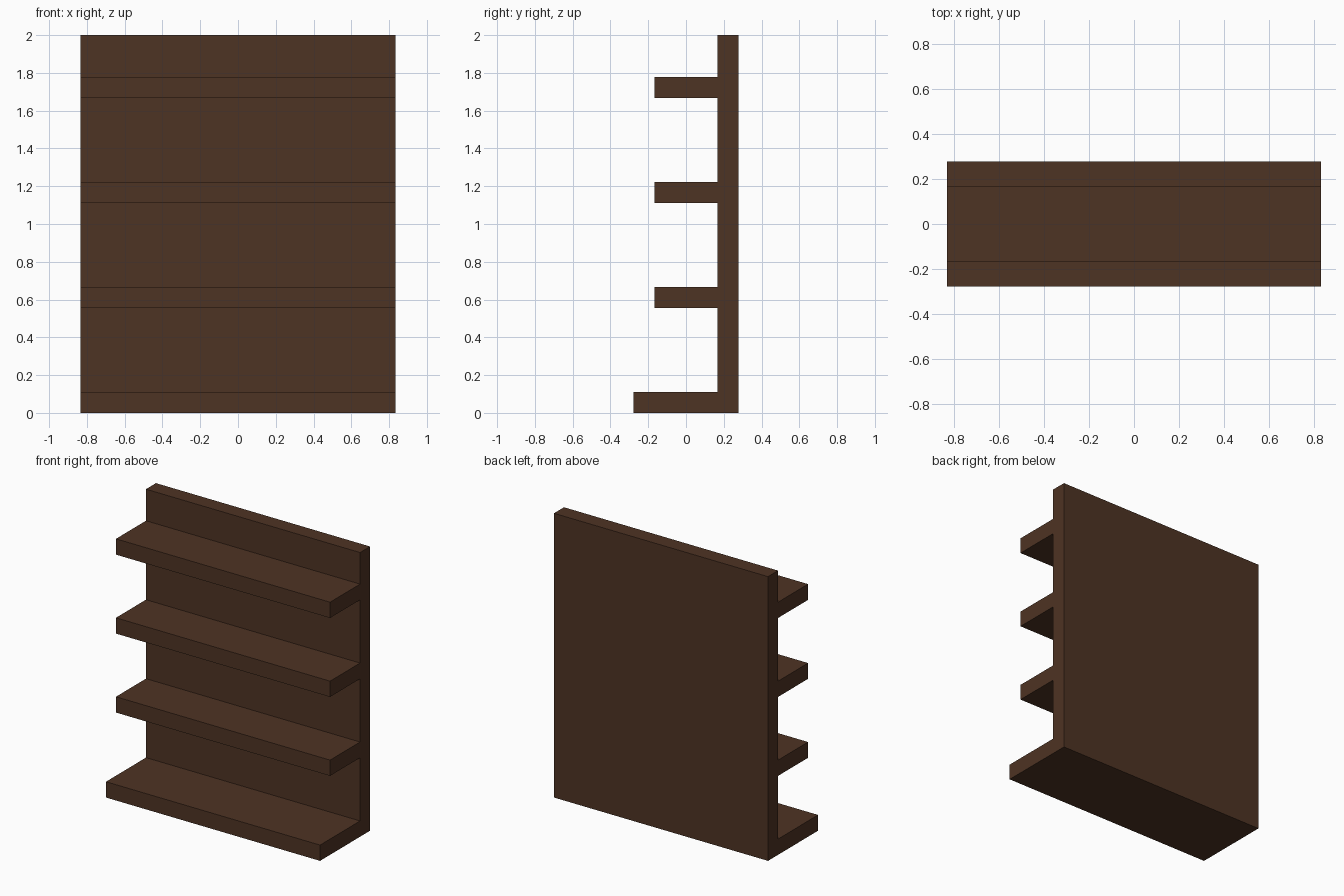
import bpy

cube = bpy.data.objects.get("Cube")
if cube:
    bpy.data.objects.remove(cube, do_unlink=True)

# Dark brown wood
COLOUR = (0.076, 0.033, 0.017, 1.0)
wood = bpy.data.materials.new("dark_brown_wood")
wood.use_nodes = True
wood.diffuse_color = COLOUR
bsdf = next(n for n in wood.node_tree.nodes if n.type == 'BSDF_PRINCIPLED')
bsdf.inputs["Base Color"].default_value = COLOUR

U = 2 / 36            # base unit
WIDTH = 30 * U
BOARD = 2 * U         # board thickness


def board(name, y0, y1, z0, z1):
    """Full-width board spanning the given depth and height."""
    bpy.ops.mesh.primitive_cube_add(size=1, location=(0, (y0 + y1) / 2, (z0 + z1) / 2))
    obj = bpy.context.object
    obj.name = name
    obj.scale = (WIDTH, y1 - y0, z1 - z0)
    bpy.ops.object.transform_apply(location=False, rotation=False, scale=True)
    obj.data.materials.append(wood)
    return obj


# Upright back panel and the deeper base
board("back_panel", 3 * U, 5 * U, 0, 2)
board("base_shelf", -5 * U, 3 * U, 0, BOARD)

# Three evenly spaced shelves
for i, name in enumerate(("lower_shelf", "middle_shelf", "upper_shelf"), start=1):
    z = i * 10 * U
    board(name, -3 * U, 3 * U, z, z + BOARD)
